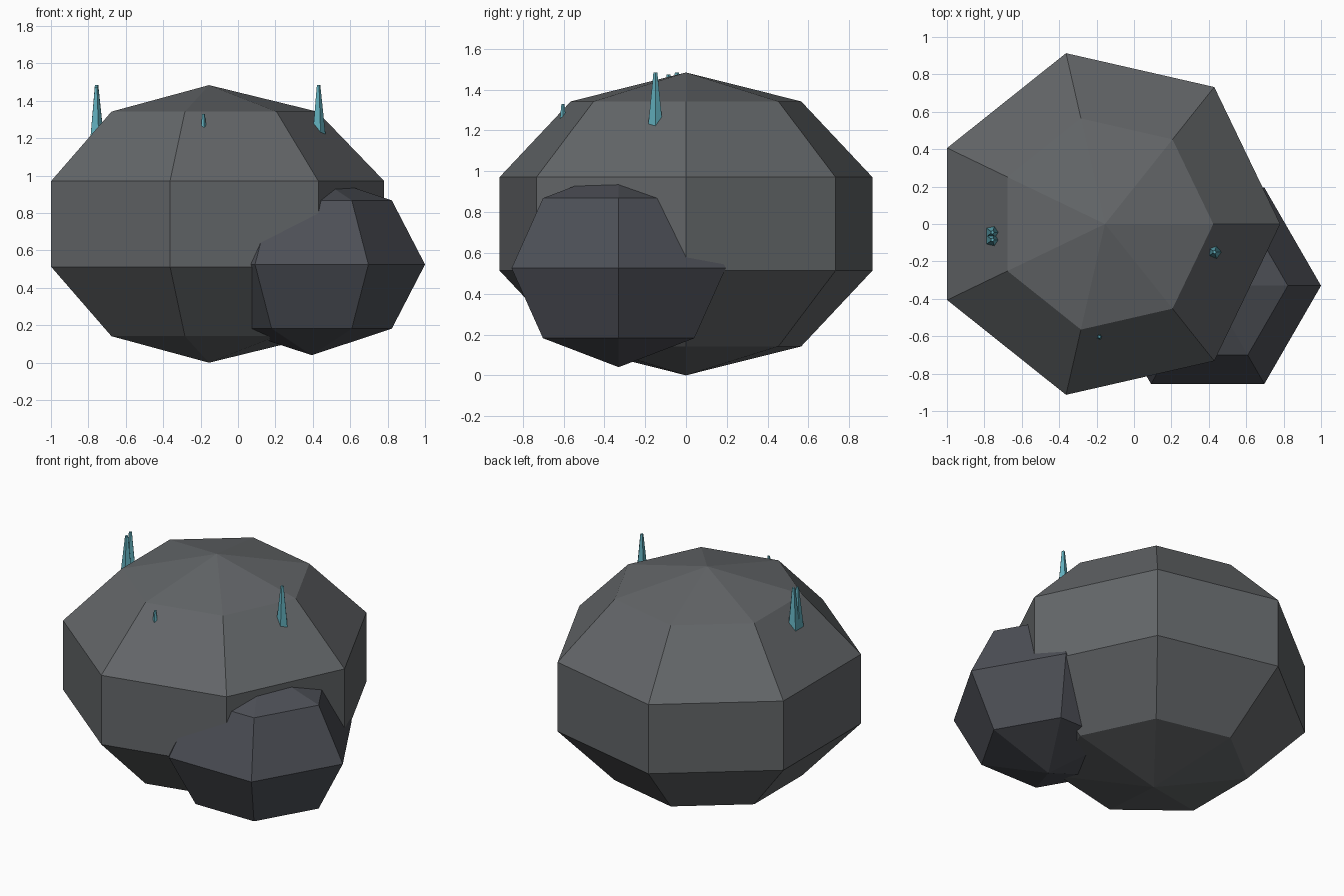
import bpy, bmesh
from math import sin, cos, pi

if "Cube" in bpy.data.objects:
    bpy.data.objects.remove(bpy.data.objects["Cube"])


def material(name, rgb):
    m = bpy.data.materials.new(name)
    m.diffuse_color = (*rgb, 1)
    m.use_nodes = True
    m.node_tree.nodes["Principled BSDF"].inputs["Base Color"].default_value = m.diffuse_color
    return m


def finish(name, bm, loc, mat):
    bmesh.ops.recalc_face_normals(bm, faces=bm.faces[:])
    me = bpy.data.meshes.new(name)
    bm.to_mesh(me)
    bm.free()
    me.materials.append(mat)
    ob = bpy.data.objects.new(name, me)
    ob.location = loc
    bpy.context.collection.objects.link(ob)
    return ob


def boulder(name, loc, radius, half_height, sides, bands, mat):
    """Faceted ellipsoid with its first meridian on +x."""
    bm = bmesh.new()
    top = bm.verts.new((0, 0, half_height))
    bottom = bm.verts.new((0, 0, -half_height))
    rings = []
    for i in range(1, bands):
        a = pi * i / bands
        r, z = radius * sin(a), half_height * cos(a)
        rings.append([bm.verts.new((r * cos(2 * pi * k / sides), r * sin(2 * pi * k / sides), z))
                      for k in range(sides)])
    for k in range(sides):
        n = (k + 1) % sides
        bm.faces.new((top, rings[0][k], rings[0][n]))
        bm.faces.new((bottom, rings[-1][n], rings[-1][k]))
        for a, b in zip(rings, rings[1:]):
            bm.faces.new((a[k], b[k], b[n], a[n]))
    return finish(name, bm, loc, mat)


def crystal(name, x, y, z0, z1, r0, r1, mat):
    """Tapered five-sided shard rising from inside the boulder."""
    bm = bmesh.new()
    rings = [[bm.verts.new((r * cos(2 * pi * k / 5), r * sin(2 * pi * k / 5), z)) for k in range(5)]
             for r, z in ((r0, 0), (r1, z1 - z0))]
    for ring in rings:
        bm.faces.new(ring)
    for k in range(5):
        n = (k + 1) % 5
        bm.faces.new((rings[0][k], rings[0][n], rings[1][n], rings[1][k]))
    return finish(name, bm, (x, y, z0), mat)


stone = material("stone", (0.125, 0.133, 0.14))
dark_stone = material("dark_stone", (0.075, 0.08, 0.095))
teal = material("teal", (0.12, 0.42, 0.5))

# Boulders
boulder("main_boulder", (-0.155, 0, 0.742), 0.985, 0.742, 7, 5, stone)
boulder("small_boulder", (0.394, -0.33, 0.525), 0.606, 0.485, 6, 4, dark_stone)

# Crystal shards
shards = [(0.43, -0.15, 1.18, 1.485, 0.042, 0.01),
          (-0.757, -0.045, 1.18, 1.485, 0.042, 0.01),
          (-0.757, -0.085, 1.18, 1.475, 0.042, 0.01),
          (-0.185, -0.603, 1.22, 1.33, 0.019, 0.008)]
for i, s in enumerate(shards, 1):
    crystal(f"crystal_{i}", *s, teal)
